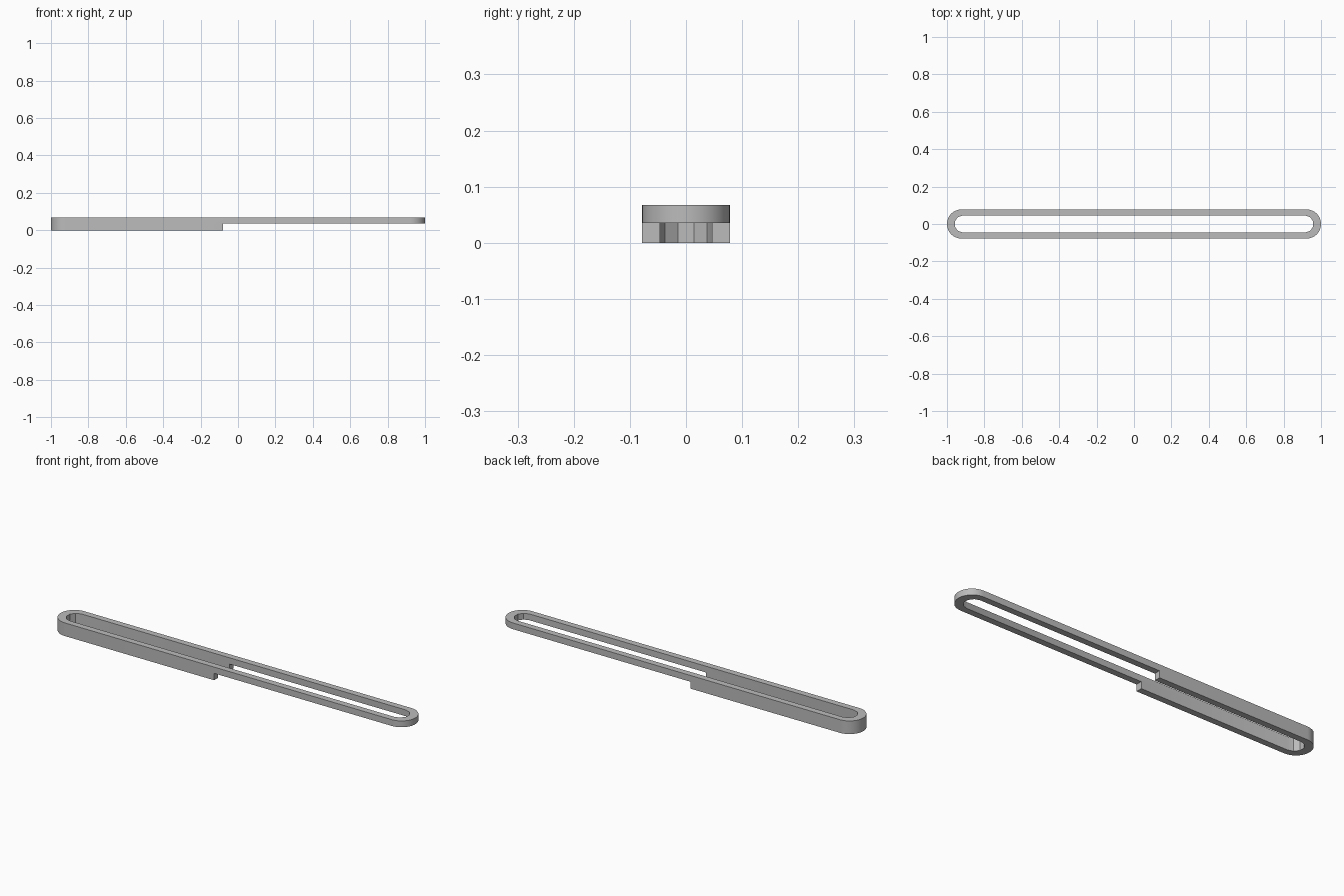
import bpy
import bmesh
from math import sin, cos, pi, radians

cube = bpy.data.objects.get("Cube")
if cube:
    bpy.data.objects.remove(cube, do_unlink=True)

TOP, STEP_Z, STEP_X = 0.067, 0.035, -0.08

grey = bpy.data.materials.new("plain grey")
grey.use_nodes = True
colour = (0.5, 0.5, 0.5, 1)
grey.diffuse_color = colour
grey.node_tree.nodes["Principled BSDF"].inputs["Base Color"].default_value = colour


def stadium(bm, centre, radius, segments):
    """Closed loop of edges: two half circles joined by straight sides."""
    verts = []
    for side in (1, -1):
        for i in range(segments + 1):
            a = -pi / 2 + pi * i / segments
            verts.append(bm.verts.new((side * (centre + radius * cos(a)),
                                       side * radius * sin(a), 0)))
    return [bm.edges.new((v, verts[i - 1])) for i, v in enumerate(verts)]


# Slotted bar: round outer ends, faceted inner ends
bm = bmesh.new()
outline = stadium(bm, 0.922, 0.078, 24)
outline += stadium(bm, 0.914, 0.046, 5)
bmesh.ops.triangle_fill(bm, edges=outline, use_beauty=True)
grown = bmesh.ops.extrude_face_region(bm, geom=bm.faces[:])
bmesh.ops.translate(bm, vec=(0, 0, TOP), verts=[
    v for v in grown["geom"] if isinstance(v, bmesh.types.BMVert)])
bmesh.ops.recalc_face_normals(bm, faces=bm.faces[:])
mesh = bpy.data.meshes.new("slotted_bar")
bm.to_mesh(mesh)
bm.free()
bar = bpy.data.objects.new("slotted_bar", mesh)
bpy.context.collection.objects.link(bar)
mesh.materials.append(grey)

# Cutter that thins the left half from below
bpy.ops.mesh.primitive_cube_add(size=1, location=(STEP_X + 1, 0, STEP_Z - 0.5))
cutter = bpy.context.object
cutter.name = "step_cutter"
cutter.scale = (2, 1, 1)
cutter.hide_render = True
cutter.data.materials.append(grey)
cut = bar.modifiers.new("step", "BOOLEAN")
cut.operation = "DIFFERENCE"
cut.solver = "EXACT"
cut.object = cutter

bpy.ops.object.select_all(action="DESELECT")
bar.select_set(True)
bpy.context.view_layer.objects.active = bar
bpy.ops.object.modifier_apply(modifier=cut.name)
bpy.data.objects.remove(cutter, do_unlink=True)

# Smooth the outer ends, keep the inner facets and rims sharp
bpy.ops.object.shade_smooth_by_angle(angle=radians(25))
